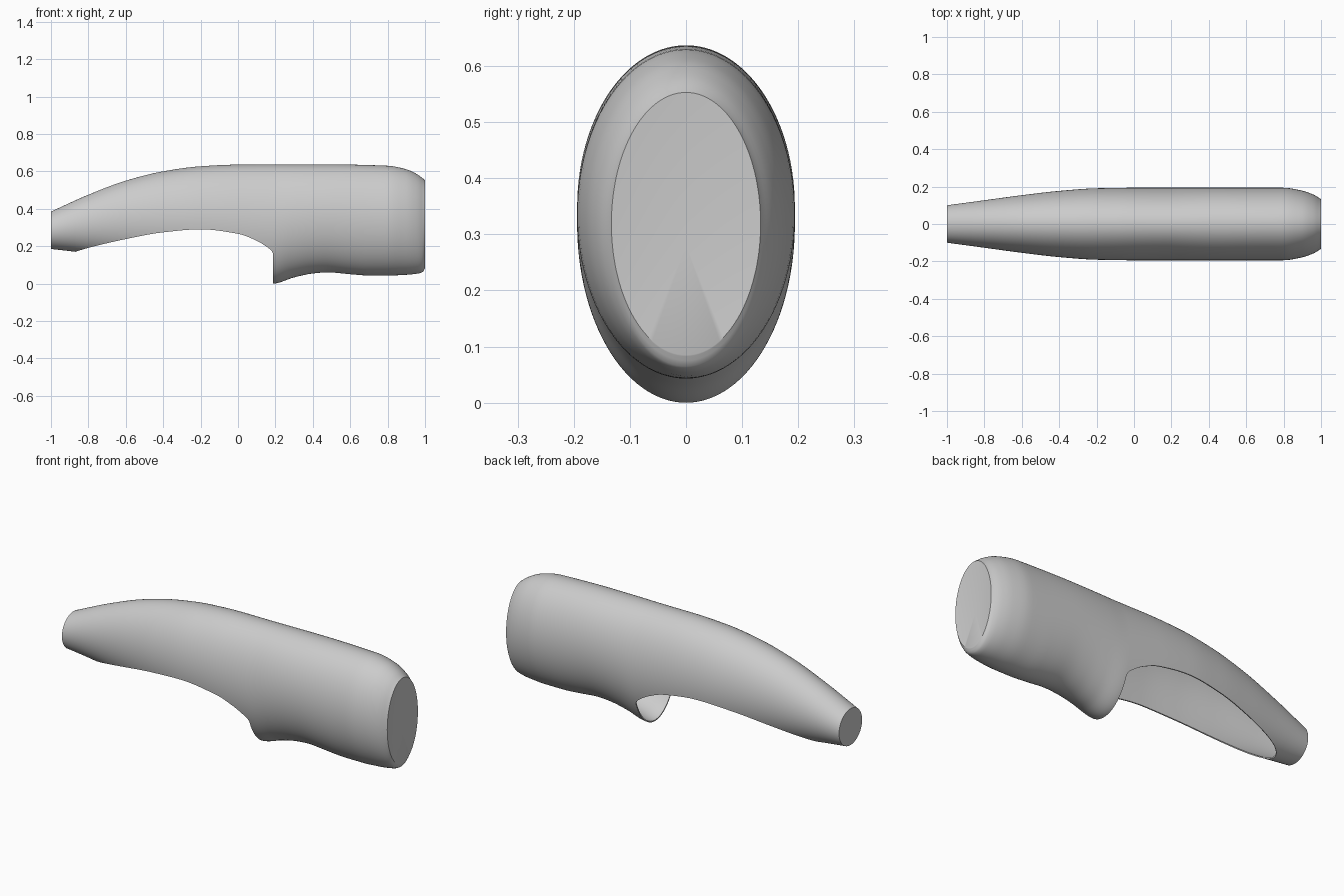
import bpy
import bmesh
import math

cube = bpy.data.objects.get("Cube")
if cube:
    bpy.data.objects.remove(cube, do_unlink=True)


def smooth_profile(points):
    """Return a function that runs smoothly through the points without overshoot."""
    xs = [p[0] for p in points]
    ys = [p[1] for p in points]
    count = len(xs)
    secant = [(ys[i + 1] - ys[i]) / (xs[i + 1] - xs[i]) for i in range(count - 1)]
    slope = [secant[0]]
    for before, after in zip(secant, secant[1:]):
        same_way = before * after > 0
        slope.append(2 * before * after / (before + after) if same_way else 0)
    slope.append(secant[-1])

    def evaluate(x):
        i = 0
        while i < count - 2 and x > xs[i + 1]:
            i += 1
        width = xs[i + 1] - xs[i]
        t = min(max((x - xs[i]) / width, 0), 1)
        rest = 1 - t
        return (ys[i] * (1 + 2 * t) * rest * rest + ys[i + 1] * t * t * (3 - 2 * t)
                + width * t * rest * (slope[i] * rest - slope[i + 1] * t))

    return evaluate


# Outline of the shell along its length
TIP, OPENING_START, LIP, END = -1.0, -0.87, 0.187, 1.0
top = smooth_profile([(TIP, .385), (-.8, .475), (-.6, .55), (-.4, .6), (-.2, .627),
                      (0, .636), (.5, .637), (.8, .63), (.9, .611), (.96, .583), (END, .553)])
bottom = smooth_profile([(TIP, .185), (OPENING_START, .17), (-.6, .125), (-.2, .05), (LIP, 0),
                         (.3, .033), (.4, .054), (.48, .06), (.6, .05), (.7, .043), (.8, .043),
                         (.9, .047), (.97, .055), (.99, .064), (END, .085)])
half_width = smooth_profile([(TIP, .1), (-.8, .127), (-.6, .154), (-.4, .177), (-.2, .191),
                             (0, .194), (.8, .194), (.9, .178), (.96, .157), (END, .133)])
opening = smooth_profile([(OPENING_START, .17), (-.8, .191), (-.6, .238), (-.4, .274), (-.2, .29),
                          (0, .266), (.1, .229), (.16, .192), (.18, .174), (LIP, .16)])


def stations(start, stop, steps):
    """Positions packed closer towards both ends."""
    return [start + (stop - start) * (1 - math.cos(math.pi * i / steps)) / 2
            for i in range(steps + 1)]


def edge_angle(x):
    """Angle from the crown down to the edge of the underside opening."""
    x = min(x, LIP)
    if x <= OPENING_START:
        return math.pi
    middle = (top(x) + bottom(x)) / 2
    radius = (top(x) - bottom(x)) / 2
    return math.acos(max(-1, min(1, (opening(x) - middle) / radius)))


def arc(bm, x, start, stop, steps):
    middle = (top(x) + bottom(x)) / 2
    radius = (top(x) - bottom(x)) / 2
    angles = [start + (stop - start) * i / steps for i in range(steps + 1)]
    return [bm.verts.new((x, half_width(x) * math.sin(a), middle + radius * math.cos(a)))
            for a in angles]


def skin(bm, rows):
    for row, following in zip(rows, rows[1:]):
        for i in range(len(row) - 1):
            bm.faces.new((row[i], row[i + 1], following[i + 1], following[i]))


bm = bmesh.new()

# Upper wall over the whole length
rear = stations(LIP, END, 44)
lengthwise = stations(TIP, OPENING_START, 6) + stations(OPENING_START, LIP, 60)[1:] + rear[1:]
upper = [arc(bm, x, -edge_angle(x), edge_angle(x), 72) for x in lengthwise]
skin(bm, upper)

# Lower wall behind the lip
lip_angle = edge_angle(LIP)
lower = [arc(bm, x, lip_angle, 2 * math.pi - lip_angle, 36) for x in rear]
skin(bm, lower)

# Flat cap on the narrow tip
bm.faces.new(upper[0][:-1])

# Slightly dished cap on the wide end
hub = bm.verts.new((END - .015, 0, .28))
for rim in (upper[-1], lower[-1]):
    for a, b in zip(rim, rim[1:]):
        bm.faces.new((a, b, hub))

bmesh.ops.remove_doubles(bm, verts=bm.verts, dist=.00002)
bmesh.ops.recalc_face_normals(bm, faces=bm.faces)
crown = max(bm.faces, key=lambda f: f.calc_center_median().z)
if crown.normal.z < 0:
    bmesh.ops.reverse_faces(bm, faces=bm.faces)

mesh = bpy.data.meshes.new("handle_shell")
bm.to_mesh(mesh)
bm.free()
shell = bpy.data.objects.new("handle_shell", mesh)
bpy.context.collection.objects.link(shell)

# Plain grey
grey = bpy.data.materials.new("plain grey")
grey.use_nodes = True
colour = (.6, .6, .6, 1)
grey.diffuse_color = colour
grey.node_tree.nodes["Principled BSDF"].inputs["Base Color"].default_value = colour
mesh.materials.append(grey)

# Thin wall growing inwards, smooth with crisp rims
bpy.ops.object.select_all(action='DESELECT')
shell.select_set(True)
bpy.context.view_layer.objects.active = shell
wall = shell.modifiers.new("thin wall", 'SOLIDIFY')
wall.thickness = .006
wall.offset = -1
bpy.ops.object.modifier_apply(modifier=wall.name)
bpy.ops.object.shade_smooth_by_angle(angle=math.radians(35))
